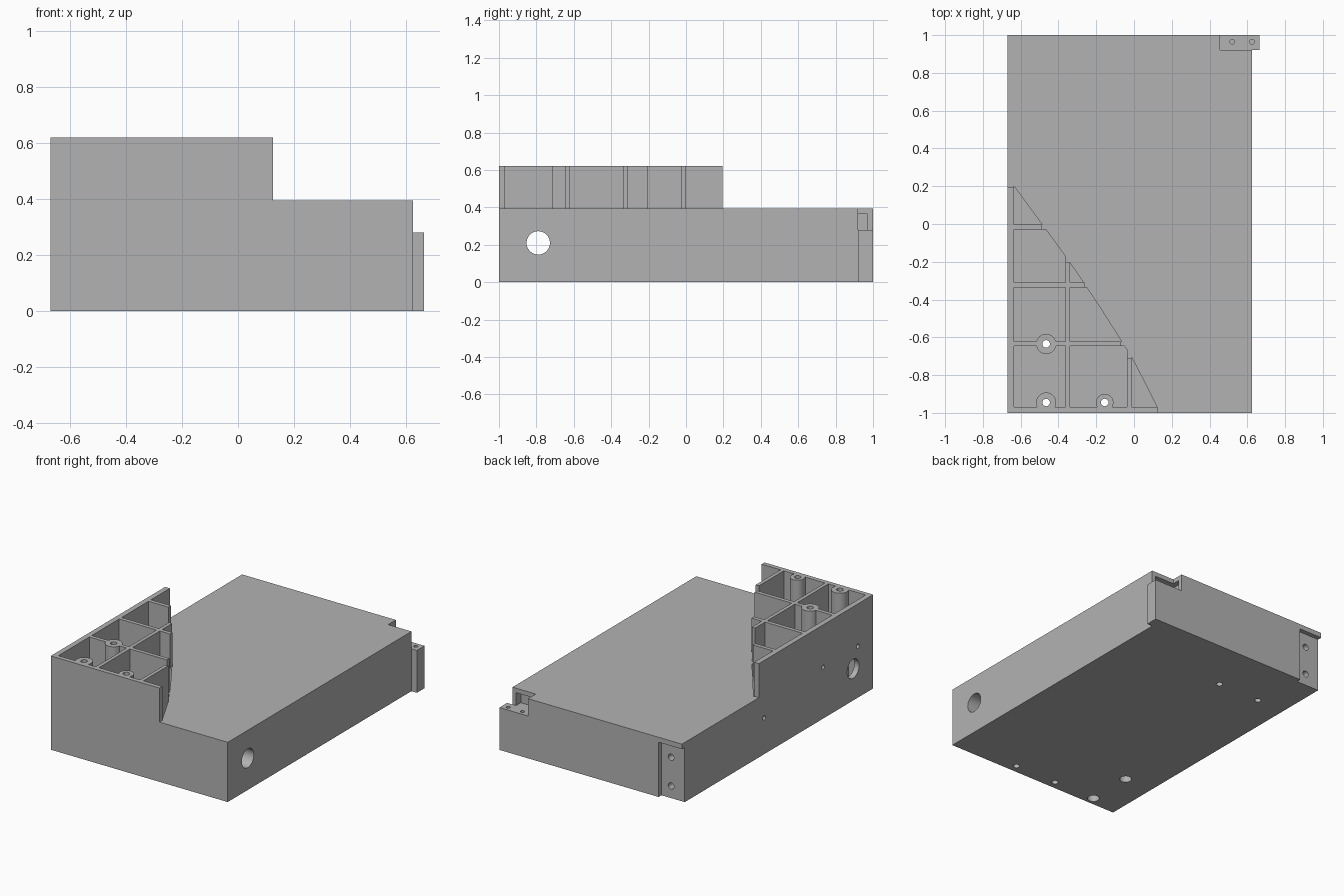
import bpy, bmesh, math
from mathutils import Matrix, Vector

if "Cube" in bpy.data.objects:
    bpy.data.objects.remove(bpy.data.objects["Cube"])

TOP, DECK, FLOOR = 0.62, 0.395, 0.035

plastic = bpy.data.materials.new("grey_plastic")
plastic.diffuse_color = (0.45, 0.45, 0.45, 1)
plastic.use_nodes = True
plastic.node_tree.nodes["Principled BSDF"].inputs["Base Color"].default_value = plastic.diffuse_color


def add(name, bm):
    bmesh.ops.recalc_face_normals(bm, faces=bm.faces)
    me = bpy.data.meshes.new(name)
    bm.to_mesh(me)
    bm.free()
    ob = bpy.data.objects.new(name, me)
    bpy.context.collection.objects.link(ob)
    me.materials.append(plastic)
    return ob


def prism(name, pts, z0, z1):
    bm = bmesh.new()
    f = bm.faces.new([bm.verts.new((x, y, z0)) for x, y in pts])
    g = bmesh.ops.extrude_face_region(bm, geom=[f])
    bmesh.ops.translate(bm, vec=(0, 0, z1 - z0),
                        verts=[v for v in g["geom"] if isinstance(v, bmesh.types.BMVert)])
    return add(name, bm)


def box(name, x0, x1, y0, y1, z0, z1):
    return prism(name, [(x0, y0), (x1, y0), (x1, y1), (x0, y1)], z0, z1)


def rod(name, start, axis, length, r, n=32):
    """Cylinder from a start point along an axis."""
    a = Vector(axis)
    bm = bmesh.new()
    m = Matrix.Translation(Vector(start) + a * length / 2) @ a.to_track_quat('Z', 'Y').to_matrix().to_4x4()
    bmesh.ops.create_cone(bm, cap_ends=True, segments=n, radius1=r, radius2=r, depth=length, matrix=m)
    return add(name, bm)


def combine(body, other, op):
    mod = body.modifiers.new(op, 'BOOLEAN')
    mod.operation, mod.solver, mod.object = op, 'EXACT', other
    bpy.context.view_layer.objects.active = body
    bpy.ops.object.modifier_apply(modifier=mod.name)
    bpy.data.objects.remove(other)


# Main block
body = box("housing", -0.67, 0.625, -1, 1, 0, DECK)

# Curved compartment sunk into the front left corner
arc = [(0.122, -0.97), (0.06, -0.845), (-0.01, -0.71), (-0.07, -0.615), (-0.165, -0.465),
       (-0.26, -0.32), (-0.36, -0.175), (-0.47, -0.025), (-0.635, 0.2)]
combine(body, prism("compartment", [(-0.635, -0.97)] + arc, FLOOR, 0.8), 'DIFFERENCE')

# Raised outer walls, ribs, and the lower rib ends that meet the deck
parts = [
    box("side_wall", -0.67, -0.635, -1, 0.195, 0.2, TOP),
    box("front_wall", -0.67, 0.125, -1, -0.97, 0.2, TOP),
]
for y, end in ((-0.028, -0.488), (-0.335, -0.262), (-0.647, -0.068)):
    parts.append(box("cross_rib", -0.65, end, y, y + 0.026, 0.02, TOP))
    parts.append(box("cross_rib_base", -0.65, end + 0.06, y, y + 0.026, 0.02, DECK))
for x, end in ((-0.362, -0.205), (-0.037, -0.71)):
    parts.append(box("long_rib", x, x + 0.024, -0.985, end, 0.02, TOP))
    parts.append(box("long_rib_base", x, x + 0.024, -0.985, end + 0.08, 0.02, DECK))

# Screw bosses
bosses = [(-0.465, -0.635, 0.053), (-0.465, -0.945, 0.053), (-0.155, -0.945, 0.046)]
for x, y, r in bosses:
    parts.append(rod("screw_boss", (x, y, 0.02), (0, 0, 1), TOP - 0.02, r))

# Mounting tab at the back right
parts.append(box("mounting_tab", 0.6, 0.665, 0.92, 1, 0, 0.28))
for p in parts:
    combine(body, p, 'UNION')

cuts = [
    # Step above the tab and the slot behind it
    box("tab_step", 0.455, 0.7, 0.92, 1.1, 0.28, 0.5),
    box("tab_slot", 0.42, 0.6, 0.87, 0.97, 0.28, 0.365),
    # Recess under the lip at the back left
    box("back_recess", -0.8, -0.5, 0.97, 1.1, -0.1, 0.362),
    # Cable hole through both sides
    rod("cable_hole", (-0.8, -0.79, 0.21), (1, 0, 0), 1.6, 0.0625, 48),
]
# Holes through the bosses, with wide bores below the left pair
for x, y, r in bosses:
    cuts.append(rod("boss_hole", (x, y, -0.1), (0, 0, 1), 0.9, 0.02))
for y in (-0.635, -0.945):
    cuts.append(rod("screw_bore", (-0.465, y, -0.1), (0, 0, 1), 0.2, 0.037))
# Blind holes underneath
for x, y in ((0.155, -0.945), (-0.155, 0.635), (-0.465, 0.635)):
    cuts.append(rod("base_hole", (x, y, -0.1), (0, 0, 1), 0.25, 0.02))
# Tab holes, recess holes and side holes
for x in (0.52, 0.625):
    cuts.append(rod("tab_hole", (x, 0.965, 0.18), (0, 0, 1), 0.2, 0.013))
for z in (0.08, 0.27):
    cuts.append(rod("recess_hole", (-0.57, 1.1, z), (0, -1, 0), 0.25, 0.021))
for y, z in ((0.14, 0.24), (-0.476, 0.34), (-0.84, 0.34)):
    cuts.append(rod("side_hole", (-0.75, y, z), (1, 0, 0), 0.15, 0.014))
for c in cuts:
    combine(body, c, 'DIFFERENCE')

# Smooth round surfaces, crisp edges
bpy.context.view_layer.objects.active = body
body.select_set(True)
bpy.ops.object.shade_smooth_by_angle(angle=math.radians(30))
